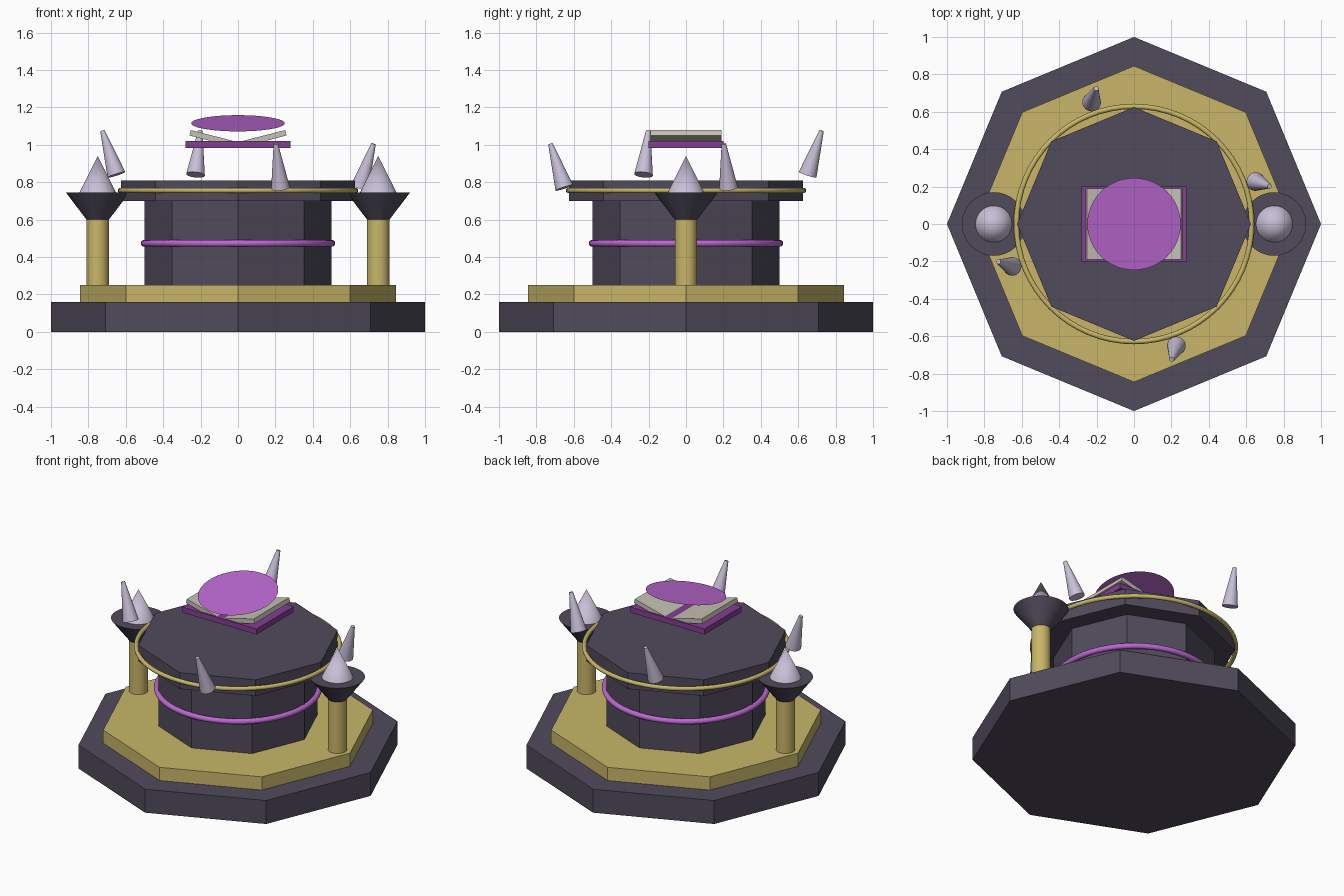
import bpy
import math
from mathutils import Vector

cube = bpy.data.objects.get("Cube")
if cube:
    bpy.data.objects.remove(cube, do_unlink=True)


def material(name, rgb):
    mat = bpy.data.materials.new(name)
    mat.use_nodes = True
    mat.diffuse_color = (*rgb, 1)
    mat.node_tree.nodes["Principled BSDF"].inputs["Base Color"].default_value = (*rgb, 1)
    return mat


STONE = material("dark stone", (0.08, 0.07, 0.105))
GOLD = material("gold", (0.58, 0.47, 0.14))
GLOW = material("bright violet", (0.5, 0.14, 0.64))
COVER = material("deep violet", (0.23, 0.05, 0.28))
PAPER = material("paper", (0.56, 0.54, 0.46))
CRYSTAL = material("pale lavender", (0.58, 0.52, 0.68))


def finish(name, mat, smooth=False):
    obj = bpy.context.object
    obj.name = name
    obj.data.materials.append(mat)
    if smooth:
        bpy.ops.object.shade_smooth_by_angle(angle=math.radians(35))
    return obj


def frustum(name, mat, base, tip, r1, r2, sides=32):
    """Tapered solid running from the base point to the tip point."""
    base, tip = Vector(base), Vector(tip)
    axis = tip - base
    turn = axis.to_track_quat('Z', 'Y').to_euler() if axis.xy.length > 0 else (0, 0, 0)
    bpy.ops.mesh.primitive_cone_add(vertices=sides, radius1=r1, radius2=r2, depth=axis.length,
                                    location=(base + tip) / 2, rotation=turn)
    return finish(name, mat, sides > 8)


def octagon(name, mat, radius, z1, z2):
    return frustum(name, mat, (0, 0, z1), (0, 0, z2), radius, radius, 8)


def ring(name, mat, radius, thickness, z):
    bpy.ops.mesh.primitive_torus_add(major_radius=radius, minor_radius=thickness, location=(0, 0, z),
                                     major_segments=64, minor_segments=12)
    return finish(name, mat, True)


def box(name, mat, size, location, tilt=0):
    bpy.ops.mesh.primitive_cube_add(size=1, location=location, rotation=(0, tilt, 0))
    obj = finish(name, mat)
    obj.scale = size
    return obj


# Stepped octagonal altar
octagon("base_step", STONE, 1, 0, 0.16)
octagon("upper_step", GOLD, 0.845, 0.155, 0.25)
octagon("altar_column", STONE, 0.5, 0.25, 0.7)
octagon("altar_top", STONE, 0.625, 0.7, 0.81)
ring("column_ring", GLOW, 0.502, 0.018, 0.473)
ring("top_ring", GOLD, 0.629, 0.014, 0.756)

# Side braziers and the two halves of the open book
for side, s in (("left", 1), ("right", -1)):
    x = 0.75 * s
    frustum(side + "_pillar", GOLD, (x, 0, 0.1), (x, 0, 0.61), 0.06, 0.06)
    frustum(side + "_bowl", STONE, (x, 0, 0.6), (x, 0, 0.745), 0.06, 0.17)
    frustum(side + "_flame", CRYSTAL, (x, 0, 0.74), (x, 0, 0.94), 0.1, 0)
    box(side + "_page", PAPER, (0.26, 0.38, 0.03), (0.13 * s, 0, 1.032), -0.25 * s)

box("book_cover", COVER, (0.56, 0.4, 0.038), (0, 0, 1.002))

# Thin tilted disc floating over the book
bpy.ops.mesh.primitive_circle_add(vertices=48, radius=0.25, fill_type='NGON',
                                  location=(0, 0, 1.115), rotation=(math.radians(10), 0, 0))
finish("floating_disc", GLOW)

# Four floating shards, at alternating heights around the altar
for i, z in enumerate((0.84, 0.77, 0.77, 0.84)):
    angle = -i * math.pi / 2
    if i == 2:
        angle = math.pi
    c, s = math.cos(angle), math.sin(angle)

    def spin(x, y, height):
        return (x * c - y * s, x * s + y * c, height)

    frustum("shard_%d" % (i + 1), CRYSTAL, spin(-0.227, 0.65, z), spin(-0.202, 0.725, z + 0.235),
            0.05, 0.012)
